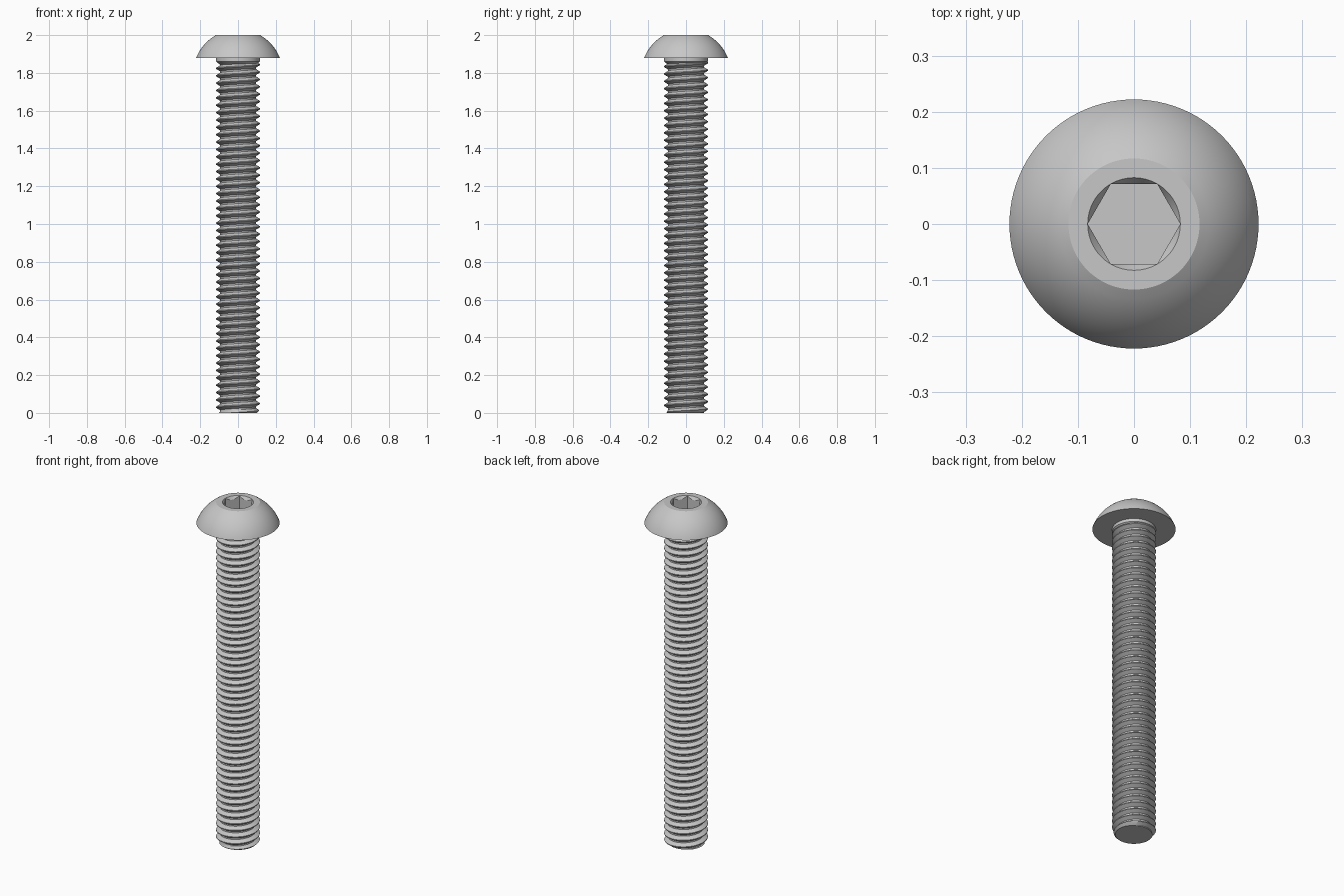
import bpy, bmesh
from math import sin, cos, tau, sqrt

cube = bpy.data.objects.get("Cube")
if cube:
    bpy.data.objects.remove(cube, do_unlink=True)

steel = bpy.data.materials.new("brushed grey steel")
steel.use_nodes = True
steel.diffuse_color = (0.57, 0.57, 0.57, 1)
steel.node_tree.nodes["Principled BSDF"].inputs["Base Color"].default_value = (0.57, 0.57, 0.57, 1)

HEAD_Z = 1.878          # underside of the head
PITCH, ROOT, CREST = 0.039, 0.095, 0.1165
THREAD_TOP = 1.862


def finish(name, bm):
    bmesh.ops.recalc_face_normals(bm, faces=bm.faces)
    mesh = bpy.data.meshes.new(name)
    bm.to_mesh(mesh)
    bm.free()
    mesh.materials.append(steel)
    ob = bpy.data.objects.new(name, mesh)
    bpy.context.collection.objects.link(ob)
    return ob


def select(ob):
    bpy.ops.object.select_all(action="DESELECT")
    ob.select_set(True)
    bpy.context.view_layer.objects.active = ob


def smooth(ob, angle):
    select(ob)
    bpy.ops.object.shade_smooth_by_angle(angle=angle)


def lathe(name, profile, sides):
    """Closed solid of revolution from (radius, z) points."""
    bm = bmesh.new()
    rings = [[bm.verts.new((r * cos(tau * i / sides), r * sin(tau * i / sides), z))
              for i in range(sides)] for r, z in profile]
    for low, high in zip(rings, rings[1:]):
        for i in range(sides):
            j = (i + 1) % sides
            bm.faces.new((low[i], low[j], high[j], high[i]))
    bm.faces.new(rings[0])
    bm.faces.new(rings[-1])
    return finish(name, bm)


# Domed head: a slice of a sphere centred on the axis
centre, radius, rows = 1.793, 0.2377, 12
dome = []
for k in range(rows + 1):
    z = HEAD_Z + (2 - HEAD_Z) * k / rows
    dome.append((sqrt(radius ** 2 - (z - centre) ** 2), z))
head = lathe("button_head", dome, 96)

# Hexagonal socket with a conical lead-in
cutters = [lathe("socket_cutter", [(0.0825, 1.915), (0.0825, 2.05)], 6),
           lathe("lead_in_cutter", [(0.0625, 1.97), (0.0892, 2.01)], 96)]
for cutter in cutters:
    cutter.hide_render = True
    mod = head.modifiers.new("socket", "BOOLEAN")
    mod.operation, mod.solver, mod.object = "DIFFERENCE", "EXACT", cutter
    select(head)
    bpy.ops.object.modifier_apply(modifier=mod.name)
    bpy.data.objects.remove(cutter, do_unlink=True)
smooth(head, 0.5)

# Plain neck between head and thread
neck = lathe("neck", [(0.09, 1.84), (CREST, 1.86), (CREST, HEAD_Z + 0.002)], 64)
smooth(neck, 0.5)

# Right-handed thread: a toothed line swept one turn while rising one pitch
STEPS = 64
tooth = [(ROOT, 0.0), (ROOT, 0.2), (CREST, 0.54), (CREST, 0.66)]
line = [(r, (turn + f) * PITCH) for turn in range(-3, 50) for r, f in tooth]
bm = bmesh.new()
columns = []
for i in range(STEPS + 1):
    a, rise = tau * i / STEPS, PITCH * (i / STEPS - 0.33)
    columns.append([bm.verts.new((r * cos(a), r * sin(a), z + rise)) for r, z in line])
for left, right in zip(columns, columns[1:]):
    for k in range(len(line) - 1):
        bm.faces.new((left[k], right[k], right[k + 1], left[k + 1]))
bmesh.ops.remove_doubles(bm, verts=bm.verts, dist=1e-5)

# Trim both ends square and cap them
for z, side in ((0, -1), (THREAD_TOP, 1)):
    cut = bmesh.ops.bisect_plane(bm, geom=bm.verts[:] + bm.edges[:] + bm.faces[:],
                                 plane_co=(0, 0, z), plane_no=(0, 0, side), clear_outer=True)
    rim = [e for e in cut["geom_cut"] if isinstance(e, bmesh.types.BMEdge)]
    bmesh.ops.contextual_create(bm, geom=rim)

# Chamfer the tip
for v in bm.verts:
    limit = 0.1 + v.co.z
    size = v.co.xy.length
    if size > limit:
        v.co.xy *= limit / size
shank = finish("threaded_shank", bm)
smooth(shank, 0.5)
